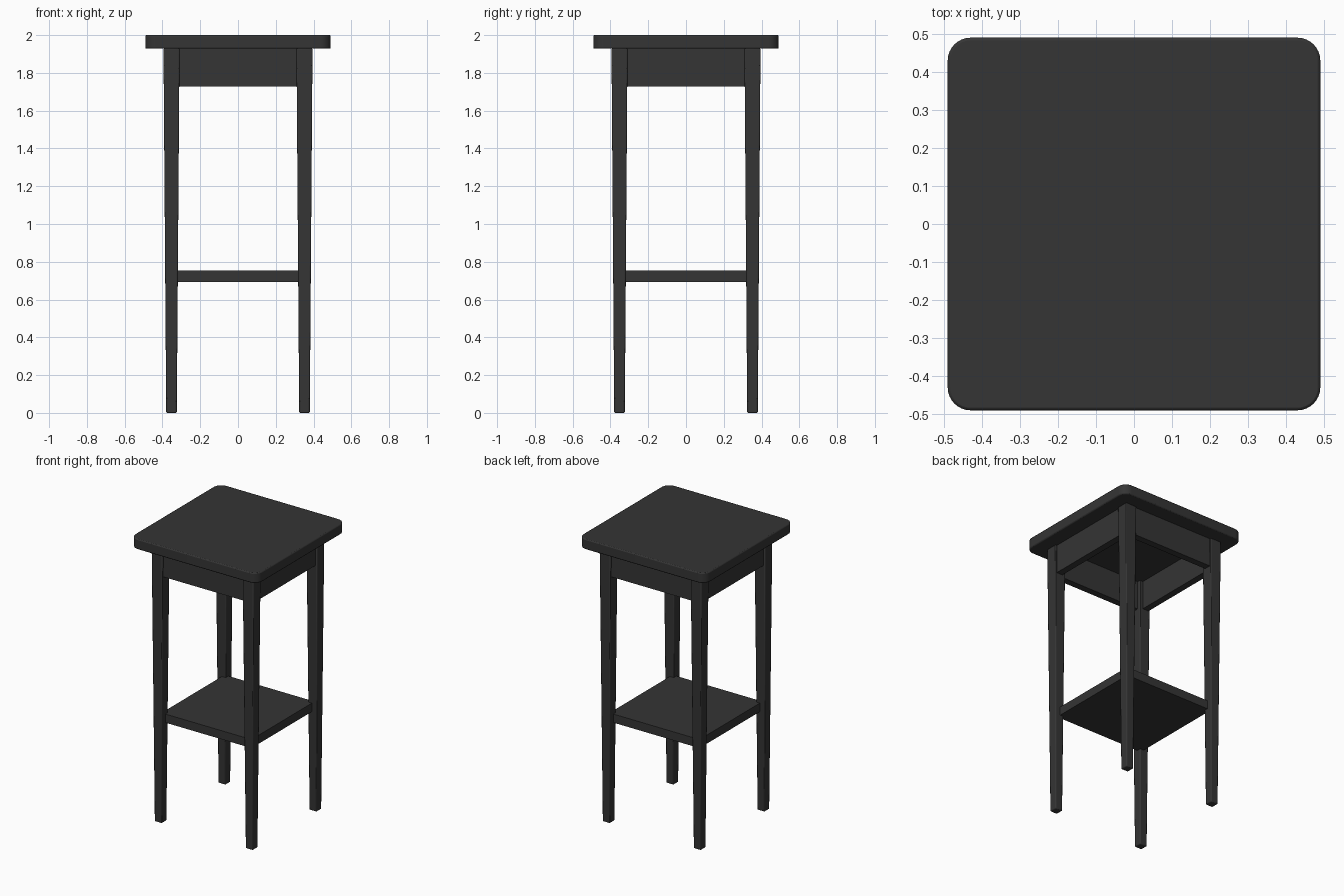
import bpy, bmesh, math

if "Cube" in bpy.data.objects:
    bpy.data.objects.remove(bpy.data.objects["Cube"])

WOOD = bpy.data.materials.new("dark_wood")
WOOD.diffuse_color = (0.035, 0.035, 0.035, 1)
WOOD.use_nodes = True
WOOD.node_tree.nodes["Principled BSDF"].inputs["Base Color"].default_value = WOOD.diffuse_color


def finish(name, bm, bevel=0.0, segments=2):
    """Turn a bmesh into a named object with softened edges."""
    bmesh.ops.recalc_face_normals(bm, faces=bm.faces)
    mesh = bpy.data.meshes.new(name)
    bm.to_mesh(mesh)
    bm.free()
    obj = bpy.data.objects.new(name, mesh)
    bpy.context.collection.objects.link(obj)
    mesh.materials.append(WOOD)
    if bevel:
        mod = obj.modifiers.new("soft_edges", 'BEVEL')
        mod.width, mod.segments = bevel, segments
        mod.limit_method, mod.angle_limit = 'ANGLE', math.radians(40)
    bpy.ops.object.select_all(action='DESELECT')
    obj.select_set(True)
    bpy.context.view_layer.objects.active = obj
    bpy.ops.object.shade_smooth_by_angle(angle=math.radians(35))
    return obj


def box(name, lo, hi, bevel=0.0):
    bm = bmesh.new()
    bmesh.ops.create_cube(bm, size=1)
    for v in bm.verts:
        v.co = [(a + b) / 2 + c * (b - a) for a, b, c in zip(lo, hi, v.co)]
    return finish(name, bm, bevel)


# Table top: rounded square slab
bm = bmesh.new()
half, radius, steps = 0.491, 0.06, 8
outline = []
for quarter in range(4):
    mid = math.radians(45 + 90 * quarter)
    cx = math.copysign(half - radius, math.cos(mid))
    cy = math.copysign(half - radius, math.sin(mid))
    for i in range(steps + 1):
        a = math.radians(90 * quarter + 90 * i / steps)
        outline.append(bm.verts.new((cx + radius * math.cos(a),
                                     cy + radius * math.sin(a), 1.928)))
base = bm.faces.new(outline)
grown = bmesh.ops.extrude_face_region(bm, geom=[base], use_keep_orig=True)
for v in grown["geom"]:
    if isinstance(v, bmesh.types.BMVert):
        v.co.z = 2.0
finish("table_top", bm, 0.007)

# Four legs, tapering evenly towards the floor
for sx, side in ((-1, "left"), (1, "right")):
    for sy, end in ((-1, "front"), (1, "back")):
        bm = bmesh.new()
        bmesh.ops.create_cube(bm, size=1)
        for v in bm.verts:
            top = v.co.z > 0
            width = 0.085 if top else 0.056
            v.co = (sx * 0.352 + v.co.x * width,
                    sy * 0.352 + v.co.y * width, 1.93 if top else 0)
        finish(f"{end}_{side}_leg", bm, 0.006)

# Apron boards between the legs
out, inn, span = 0.382, 0.335, 0.325
for s, name in ((-1, "front"), (1, "back")):
    y = sorted((s * inn, s * out))
    box(f"{name}_apron", (-span, y[0], 1.728), (span, y[1], 1.93))
for s, name in ((-1, "left"), (1, "right")):
    x = sorted((s * inn, s * out))
    box(f"{name}_apron", (x[0], -span, 1.728), (x[1], span, 1.93))

# Lower shelf let into the legs
box("lower_shelf", (-0.348, -0.348, 0.694), (0.348, 0.348, 0.754))
